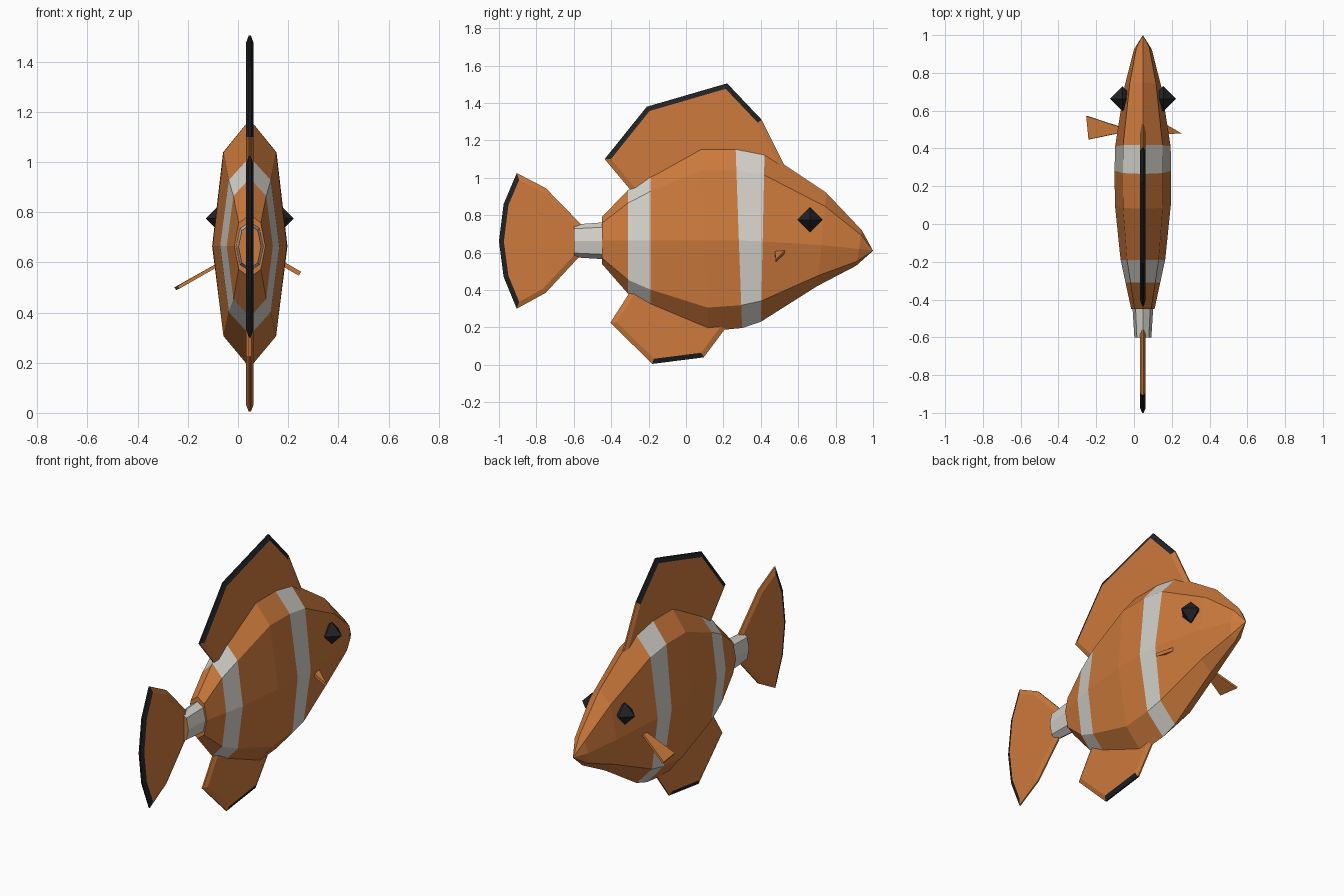
import bpy, bmesh, math
from mathutils import Vector

if "Cube" in bpy.data.objects:
    bpy.data.objects.remove(bpy.data.objects["Cube"])

CX = 0.047  # centre plane of the fish


def material(name, rgb):
    m = bpy.data.materials.new(name)
    m.diffuse_color = (*rgb, 1)
    m.use_nodes = True
    m.node_tree.nodes["Principled BSDF"].inputs["Base Color"].default_value = m.diffuse_color
    return m


ORANGE = material("orange", (0.61, 0.195, 0.045))
WHITE = material("white", (0.66, 0.645, 0.59))
BLACK = material("black", (0.015, 0.016, 0.018))


def finish(name, bm, mats):
    bmesh.ops.recalc_face_normals(bm, faces=bm.faces)
    me = bpy.data.meshes.new(name)
    bm.to_mesh(me)
    bm.free()
    for m in mats:
        me.materials.append(m)
    ob = bpy.data.objects.new(name, me)
    bpy.context.collection.objects.link(ob)
    return ob


def loft(name, rings, tip, mats, white_spans):
    """Eight-sided skin; ring = (y top, y bottom, half width, z top, z mid, z bottom)."""
    bm = bmesh.new()
    loops = []
    for yt, yb, w, zt, zm, zb in rings:
        loop = []
        for sx, sz in ((0, 1), (.71, .74), (1, 0), (.71, -.74),
                       (0, -1), (-.71, -.74), (-1, 0), (-.71, .74)):
            z = zm + sz * ((zt - zm) if sz > 0 else (zm - zb))
            y = (yt + yb) / 2 + sz * (yt - yb) / 2
            loop.append(bm.verts.new((CX + sx * w, y, z)))
        loops.append(loop)
    for i, (a, b) in enumerate(zip(loops, loops[1:])):
        for k in range(8):
            n = (k + 1) % 8
            f = bm.faces.new((a[k], a[n], b[n], b[k]))
            f.material_index = 1 if i in white_spans else 0
    bm.faces.new(loops[0])
    if tip:
        t = bm.verts.new(tip)
        for k in range(8):
            bm.faces.new((loops[-1][k], loops[-1][(k + 1) % 8], t))
    else:
        bm.faces.new(loops[-1])
    return finish(name, bm, mats)


# Body with two white bands
loft("body", [
    (-.45, -.45, .062, .79, .665, .54),
    (-.31, -.31, .092, .935, .665, .38),
    (-.19, -.19, .118, 1.02, .665, .31),
    (.08, .12, .148, 1.17, .665, .18),
    (.265, .30, .15, 1.17, .665, .197),
    (.42, .40, .147, 1.14, .66, .23),
    (.75, .70, .098, .92, .64, .42),
    (.94, .91, .047, .72, .62, .53),
], (CX, 1.0, .61), [ORANGE, WHITE], {1, 4})

# Tail stem
loft("tail_stem", [
    (-.6, -.6, .045, .75, .663, .575),
    (-.44, -.44, .055, .762, .663, .565),
], None, [ORANGE, WHITE], {0})


def fin(name, outline, black_edges, rim=.026, half=.015, ridge=.004):
    """Flat fin in the centre plane with a bevelled rim; listed edges are black."""
    pts = [Vector(p) for p in outline]
    n = len(pts)
    area = sum(pts[i].x * pts[(i + 1) % n].y - pts[(i + 1) % n].x * pts[i].y
               for i in range(n))
    if area < 0:
        raise ValueError("outline must run counter-clockwise")
    inner = []
    for i, p in enumerate(pts):
        d0 = (p - pts[i - 1]).normalized()
        d1 = (pts[(i + 1) % n] - p).normalized()
        n0, n1 = Vector((-d0.y, d0.x)), Vector((-d1.y, d1.x))
        inner.append(p + (n0 + n1) * rim / (1 + n0.dot(n1)))
    bm = bmesh.new()

    def row(points, x):
        return [bm.verts.new((CX + x, p.x, p.y)) for p in points]

    rows = [row(inner, half), row(pts, ridge), row(pts, -ridge), row(inner, -half)]
    for a, b in zip(rows, rows[1:]):
        for i in range(n):
            j = (i + 1) % n
            f = bm.faces.new((a[i], a[j], b[j], b[i]))
            f.material_index = 1 if i in black_edges else 0
    bm.faces.new(rows[0])
    bm.faces.new(rows[3])
    return finish(name, bm, [ORANGE, BLACK])


# Fins, outlines as (y, z)
fin("dorsal_fin", [(-.28, .915), (.1, 1.0), (.54, 1.04), (.405, 1.31),
                   (.22, 1.505), (-.21, 1.38), (-.435, 1.10)], {3, 4, 5})
fin("anal_fin", [(-.405, .225), (-.18, .005), (.095, .04), (.23, .22),
                 (.1, .35), (-.28, .42)], {1})
fin("tail_fin", [(-.55, .60), (-.55, .74), (-.75, .945), (-.905, 1.025), (-.975, .86),
                 (-1.0, .66), (-.975, .47), (-.905, .30), (-.75, .385)], {3, 4, 5, 6})


def side_fin(name, points, thickness):
    """Thin slab through the given corner points."""
    p = [Vector(q) for q in points]
    nrm = (p[1] - p[0]).cross(p[2] - p[0]).normalized() * thickness / 2
    bm = bmesh.new()
    top = [bm.verts.new(q + nrm) for q in p]
    bot = [bm.verts.new(q - nrm) for q in p]
    bm.faces.new(top)
    bm.faces.new(bot[::-1])
    for i in range(len(p)):
        j = (i + 1) % len(p)
        bm.faces.new((top[i], bot[i], bot[j], top[j]))
    return finish(name, bm, [ORANGE])


# Side fins: one spread wide, the other mostly tucked in
side_fin("left_side_fin", [(-.06, .485, .602), (-.06, .51, .602),
                           (-.25, .572, .495), (-.238, .448, .50)], .013)
side_fin("right_side_fin", [(.16, .475, .605), (.16, .53, .605), (.247, .48, .555)], .018)

# Eight-faced eyes
for side, label in ((-1, "left_eye"), (1, "right_eye")):
    bm = bmesh.new()
    c = Vector((CX + side * .108, .663, .775))
    r = .067
    ring = [bm.verts.new(c + Vector((0, math.cos(a), math.sin(a))) * r)
            for a in (0, math.pi / 2, math.pi, 1.5 * math.pi)]
    for s in (-1, 1):
        apex = bm.verts.new(c + Vector((s * r, 0, 0)))
        for k in range(4):
            bm.faces.new((ring[k], ring[(k + 1) % 4], apex))
    finish(label, bm, [BLACK])
